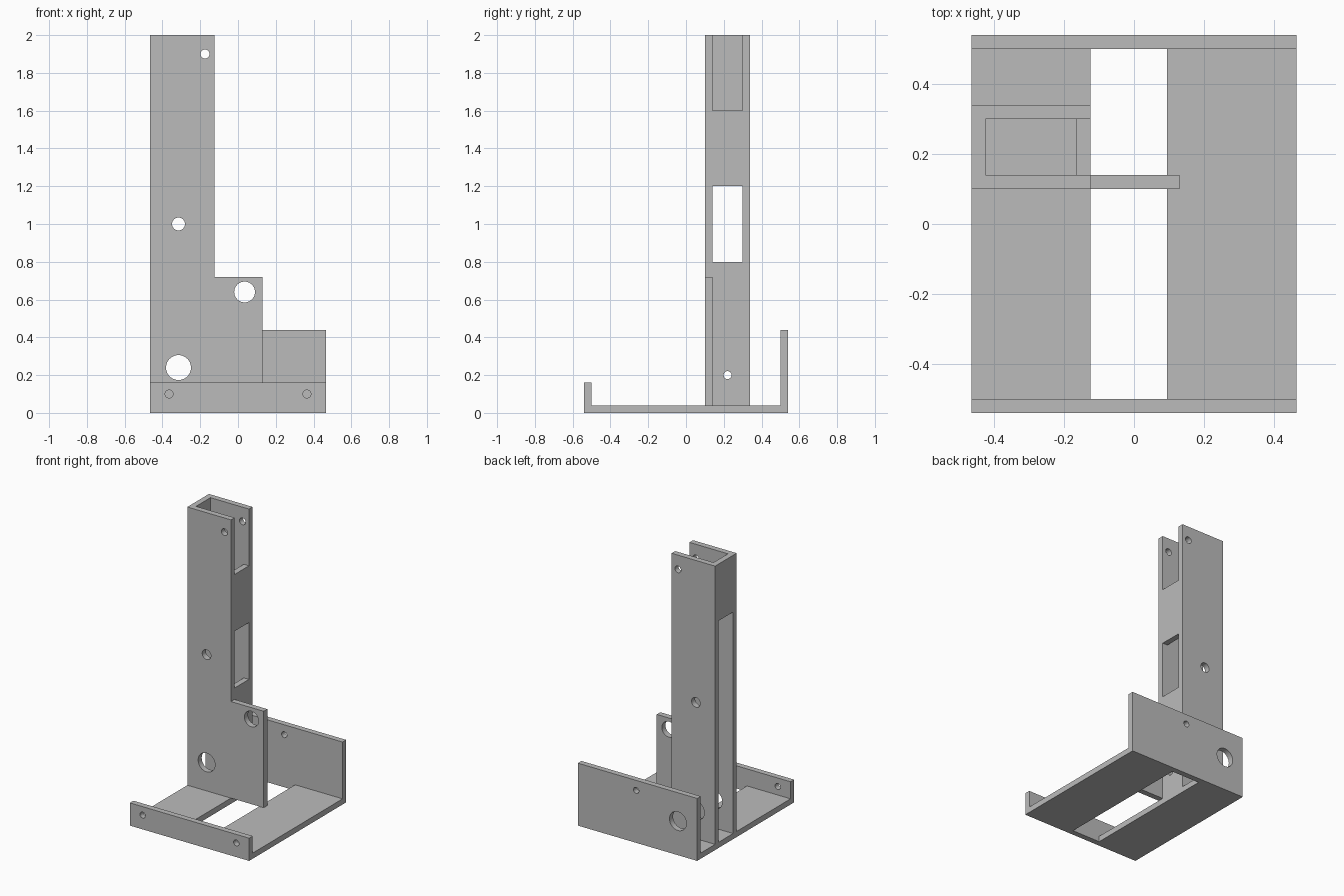
import bpy
import bmesh
import math
from mathutils import Matrix, Vector

cube = bpy.data.objects.get("Cube")
if cube:
    bpy.data.objects.remove(cube, do_unlink=True)

# Single grey finish
grey = bpy.data.materials.new("matte_grey")
grey.use_nodes = True
COLOUR = (0.5, 0.5, 0.5, 1)
grey.diffuse_color = COLOUR
grey.node_tree.nodes["Principled BSDF"].inputs["Base Color"].default_value = COLOUR

W, D = 0.465, 0.54          # half width and half depth
T = 0.04                    # sheet thickness
MAST_R = -0.125             # right face of the mast
MAST_F, MAST_B = 0.10, 0.34  # front and back of the mast


def add_object(name, bm):
    bmesh.ops.recalc_face_normals(bm, faces=bm.faces)
    mesh = bpy.data.meshes.new(name)
    bm.to_mesh(mesh)
    bm.free()
    mesh.materials.append(grey)
    obj = bpy.data.objects.new(name, mesh)
    bpy.context.collection.objects.link(obj)
    return obj


def prism(name, points, direction):
    """Extrude a closed outline along a vector."""
    bm = bmesh.new()
    face = bm.faces.new([bm.verts.new(p) for p in points])
    new = bmesh.ops.extrude_face_region(bm, geom=[face])["geom"]
    verts = [v for v in new if isinstance(v, bmesh.types.BMVert)]
    bmesh.ops.translate(bm, verts=verts, vec=Vector(direction))
    return add_object(name, bm)


def box(x, y, z):
    outline = [(x[0], y[0], z[0]), (x[1], y[0], z[0]),
               (x[1], y[1], z[0]), (x[0], y[1], z[0])]
    return prism("cutter", outline, (0, 0, z[1] - z[0]))


def drill(axis, centre, radius, length):
    """Round cutter along the x or y axis."""
    turn = Matrix.Rotation(math.pi / 2, 4, "X" if axis == "y" else "Y")
    bm = bmesh.new()
    bmesh.ops.create_cone(bm, cap_ends=True, segments=40, radius1=radius,
                          radius2=radius, depth=length,
                          matrix=Matrix.Translation(centre) @ turn)
    return add_object("cutter", bm)


def cut(obj, cutters):
    """Subtract each cutter, bake the result and discard the cutter."""
    for cutter in cutters:
        cutter.hide_render = True
        mod = obj.modifiers.new("cut", "BOOLEAN")
        mod.operation = "DIFFERENCE"
        mod.solver = "EXACT"
        mod.object = cutter
        bpy.context.view_layer.update()
        graph = bpy.context.evaluated_depsgraph_get()
        mesh = bpy.data.meshes.new_from_object(obj.evaluated_get(graph))
        obj.modifiers.clear()
        obj.data = mesh
        bpy.data.objects.remove(cutter, do_unlink=True)


# Base tray: low front lip, floor and tall back plate as one bent profile
lip, back = 0.16, 0.44
section = [(-D, 0), (D, 0), (D, back), (D - T, back),
           (D - T, T), (T - D, T), (T - D, lip), (-D, lip)]
tray = prism("base_tray", [(-W, y, z) for y, z in section], (2 * W, 0, 0))
cut(tray, [
    box((MAST_R, 0.095), (T - D, D - T), (-0.1, 0.1)),     # floor slot
    drill("y", (-0.365, -D, 0.1), 0.021, 0.2),             # lip holes
    drill("y", (0.365, -D, 0.1), 0.021, 0.2),
    drill("y", (-0.315, D, 0.24), 0.066, 0.2),             # back plate holes
    drill("y", (0.01, D, 0.37), 0.021, 0.2),
])

# Mast: hollow column whose front panel steps out into a wide foot
outline = [(-W, T), (0.13, T), (0.13, 0.72),
           (MAST_R, 0.72), (MAST_R, 2), (-W, 2)]
mast = prism("mast", [(x, MAST_F, z) for x, z in outline],
             (0, MAST_B - MAST_F, 0))
inner = (MAST_F + T, MAST_B - T)
mid_y = (MAST_F + MAST_B) / 2
right_wall = (MAST_R - 2 * T, MAST_R + T)
cut(mast, [
    box((MAST_R, 0.3), (MAST_F + T, 0.5), (-0.1, 0.8)),    # behind the foot
    box((T - W, MAST_R - T), inner, (-0.1, 2.1)),          # hollow core
    box((-W - T, 2 * T - W), inner, (-0.1, 1.6)),          # outer side slot
    box(right_wall, inner, (1.6, 2.1)),                    # top notch
    box(right_wall, inner, (0.8, 1.2)),                    # side window
    drill("x", (MAST_R - T / 2, mid_y, 0.2), 0.021, 0.15),  # side hole
    drill("y", (-0.175, mid_y, 1.9), 0.024, 0.5),          # through holes
    drill("y", (-0.315, mid_y, 1.0), 0.034, 0.5),
    drill("y", (-0.315, mid_y, 0.24), 0.066, 0.5),
    drill("y", (0.035, MAST_F, 0.64), 0.055, 0.2),         # foot hole
])

# Smooth hole walls, crisp sheet edges
bpy.ops.object.select_all(action="DESELECT")
for part in (tray, mast):
    part.select_set(True)
    bpy.context.view_layer.objects.active = part
bpy.ops.object.shade_smooth_by_angle(angle=math.radians(30))
